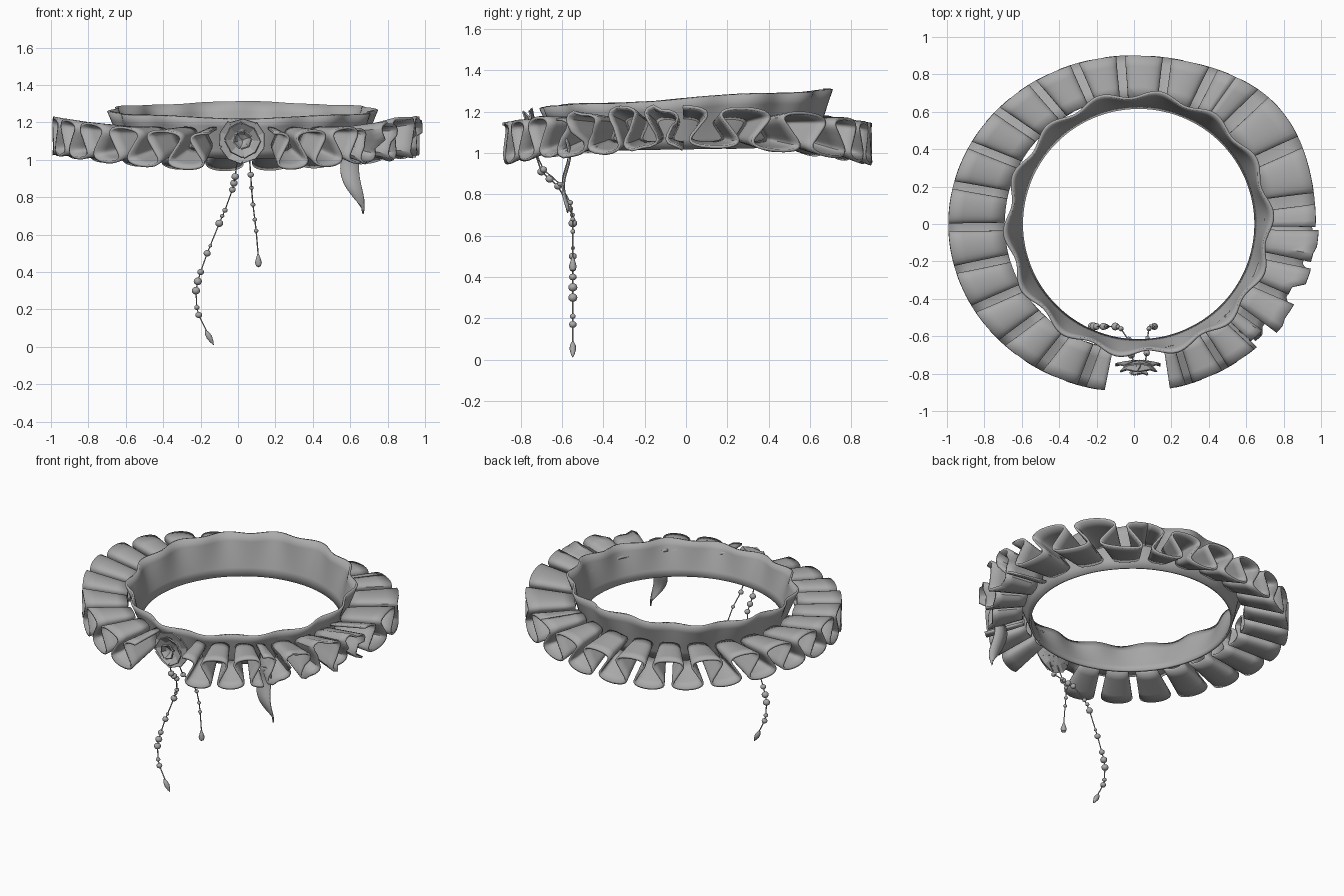
import bpy, bmesh, math, random
from mathutils import Vector

if "Cube" in bpy.data.objects:
    bpy.data.objects.remove(bpy.data.objects["Cube"])

random.seed(4)
grey = bpy.data.materials.new("silver grey cloth")
grey.diffuse_color = (0.40, 0.40, 0.40, 1)
grey.use_nodes = True
grey.node_tree.nodes["Principled BSDF"].inputs["Base Color"].default_value = grey.diffuse_color


def finish(name, bm, thick=0.0, smooth=True):
    me = bpy.data.meshes.new(name)
    bm.to_mesh(me)
    bm.free()
    me.materials.append(grey)
    ob = bpy.data.objects.new(name, me)
    bpy.context.collection.objects.link(ob)
    if thick:
        mod = ob.modifiers.new("thickness", 'SOLIDIFY')
        mod.thickness = thick
        mod.offset = 0
    if smooth:
        bpy.ops.object.select_all(action='DESELECT')
        ob.select_set(True)
        bpy.context.view_layer.objects.active = ob
        bpy.ops.object.shade_smooth_by_angle(angle=math.radians(40))
    return ob


def sheet(name, rows, thick=0.0, smooth=True, closed=False):
    """Skin a grid of points given row by row."""
    bm = bmesh.new()
    grid = [[bm.verts.new(p) for p in row] for row in rows]
    n = len(grid)
    for i in range(n if closed else n - 1):
        a, b = grid[i], grid[(i + 1) % n]
        for j in range(len(a) - 1):
            bm.faces.new((a[j], b[j], b[j + 1], a[j + 1]))
    bmesh.ops.recalc_face_normals(bm, faces=bm.faces[:])
    return finish(name, bm, thick, smooth)


# neck band: flared, wavy at the top, higher at the back
def band_point(a, t):
    wave = 0.02 * math.sin(14 * a + 0.6) * t ** 1.5
    rx, ry = 0.625 + 0.075 * t + wave, 0.622 + 0.07 * t + wave
    y = math.sin(a)
    low, high = 1.02 + 0.01 * y, 1.265 + 0.042 * y + 0.005 * math.sin(5 * a)
    return (0.025 + rx * math.cos(a), ry * y, low + (high - low) * t)


rows = [[band_point(2 * math.pi * i / 196, j / 5) for j in range(6)] for i in range(196)]
sheet("neck_band", rows, 0.014, closed=True)


# ruffle: one ribbon meandering in figure-eight folds, spread outwards
def ruffle(name, start, end, folds, torn=False, steps=36):
    rows = []
    start, end = math.radians(start), math.radians(end)
    per = (end - start) / folds
    jag, tilt = 1.0, 0.0
    for i in range(int(folds * steps) + 1):
        t = 2 * math.pi * i / steps
        if torn and i % (steps // 4) == 0:
            jag = random.uniform(0.93, 1.03)
            tilt = random.uniform(-0.02, 0.015)
        c = math.cos(t)
        row = []
        for k in range(5):
            s = k / 4
            fold = 2.5 + 0.6 * s
            a = start + per * (t + fold * math.sin(2 * t) / 2) / (2 * math.pi)
            height = (0.06 + 0.037 * s) * math.copysign(abs(c) ** 0.85, c)
            mid = 1.11 + s * (-0.025 + 0.043 * math.cos(2 * a))
            # the back right corner spreads wider
            bulge = 1 + 0.06 * s * math.exp(-((a - 0.75) / 0.42) ** 2)
            rx, ry = (0.68 + 0.30 * s) * bulge, (0.675 + 0.223 * s) * bulge
            if torn:
                rx, ry = rx * (1 + (jag - 1) * s), ry * (1 + (jag - 1) * s)
                mid += tilt * s
            row.append((-0.012 + rx * math.cos(a) + (0.03 * (1 - s) if math.cos(a) > 0 else 0),
                        ry * math.sin(a), mid + height))
        rows.append(row)
    return sheet(name, rows, 0.014)


ruffle("ruffle_right", -1, 57, 3)
ruffle("ruffle_back_left", 57, 261.5, 14)
ruffle("ruffle_front_right", -78, -47, 2.5)
ruffle("ruffle_crumpled", -47, -1, 3.5, torn=True, steps=20)

# loose ribbon tail hanging at the front right
rows = []
for i in range(15):
    s = i / 14
    x = 0.618 - 0.022 * math.sin(s * math.pi * 1.4) + 0.025 * s ** 3
    w = 0.046 * (1 - s ** 6) * (0.75 + 0.25 * math.sin(s * math.pi)) + 0.005
    y = -0.575 + 0.015 * math.sin(s * 7)
    rows.append([(x - w, y - 0.008, 1.07 - 0.34 * s + 0.02 * s), (x, y, 1.07 - 0.34 * s),
                 (x + w, y - 0.008, 1.07 - 0.34 * s - 0.02 * s)])
sheet("ribbon_tail", rows, 0.008)


# rosette: rings of folded, angular petals around a small bud
centre = Vector((0.025, -0.728, 1.105))


def petal(name, angle, reach, width, depth, lift):
    out = Vector((math.cos(angle), 0, math.sin(angle)))
    side = Vector((-math.sin(angle), 0, math.cos(angle)))
    front = Vector((0, -1, 0))
    rows = []
    for s, w in ((0.1, 0.35), (0.6, 0.9), (1.0, 1.0)):
        base = centre + out * reach * s + front * (depth + lift * s * s)
        flare = front * 0.015 * s - out * 0.02 * s
        rows.append([base - side * width * w + flare, base + front * 0.004,
                     base + side * width * w + flare])
    sheet(name, rows, 0.008, smooth=False)


for ring, (count, reach, width, depth, lift) in enumerate(
        ((5, 0.122, 0.07, 0.0, 0.015), (4, 0.09, 0.065, 0.012, 0.035), (3, 0.05, 0.04, 0.03, 0.035))):
    for i in range(count):
        petal(f"rosette_petal_{ring}_{i}", 2 * math.pi * i / count + 0.3 + 0.5 * ring,
              reach * random.uniform(0.92, 1.06), width, depth, lift)


# bead strings
def string(name, pts):
    cu = bpy.data.curves.new(name, 'CURVE')
    cu.dimensions = '3D'
    cu.bevel_depth = 0.0035
    cu.bevel_resolution = 1
    sp = cu.splines.new('POLY')
    sp.points.add(len(pts) - 1)
    for p, co in zip(sp.points, pts):
        p.co = (*co, 1)
    cu.materials.append(grey)
    bpy.context.collection.objects.link(bpy.data.objects.new(name, cu))


def bead(name, pos, r):
    bm = bmesh.new()
    bmesh.ops.create_uvsphere(bm, u_segments=12, v_segments=8, radius=r)
    bmesh.ops.scale(bm, vec=(1, 1, 0.92), verts=bm.verts[:])
    bmesh.ops.translate(bm, vec=pos, verts=bm.verts[:])
    finish(name, bm)


def drop(name, top, bottom, profile):
    """Lathe a pendant along the line from top to bottom."""
    top, bottom = Vector(top), Vector(bottom)
    turn = (bottom - top).to_track_quat('Z', 'Y')
    rows = []
    for i in range(10):
        a = 2 * math.pi * i / 10
        rows.append([top + turn @ Vector((r * math.cos(a), r * math.sin(a), h * (bottom - top).length))
                     for h, r in profile])
    sheet(name, rows, closed=True)


Y = -0.548
long_path = [(0.0, -0.74, 1.03), (-0.015, -0.70, 0.91), (-0.03, -0.62, 0.84), (-0.07, -0.56, 0.73),
             (-0.10, Y, 0.66), (-0.165, Y, 0.50), (-0.20, Y, 0.40), (-0.215, Y, 0.35),
             (-0.225, Y, 0.30), (-0.22, Y, 0.21), (-0.21, Y, 0.17), (-0.165, Y, 0.08)]
short_path = [(0.06, -0.74, 1.03), (0.068, -0.69, 0.92), (0.072, -0.61, 0.85), (0.08, -0.56, 0.76),
              (0.09, Y, 0.68), (0.097, Y, 0.62), (0.108, Y, 0.49)]
string("long_string", long_path)
string("short_string", short_path)

for i, (p, r) in enumerate(zip(long_path[1:-1], (.020, .018, .014, .021, .019, .018, .022, .022, .014, .018))):
    bead(f"long_bead_{i}", p, r)
for i, (p, r) in enumerate((((-0.022, -0.66, 0.875), .020), ((-0.085, -0.55, 0.70), .012),
                            ((-0.148, Y, 0.54), .010))):
    bead(f"long_small_bead_{i}", p, r)
for i, (p, r) in enumerate(zip(short_path[1:-1], (.017, .012, .013, .012, .012))):
    bead(f"short_bead_{i}", p, r)
drop("long_pendant", (-0.175, Y, 0.09), (-0.13, Y, 0.01), ((0, .003), (.25, .014), (.5, .016), (.8, .009), (1, .001)))
drop("short_pendant", (0.107, Y, 0.50), (0.11, Y, 0.425), ((0, .003), (.3, .011), (.65, .019), (.9, .014), (1, .001)))
